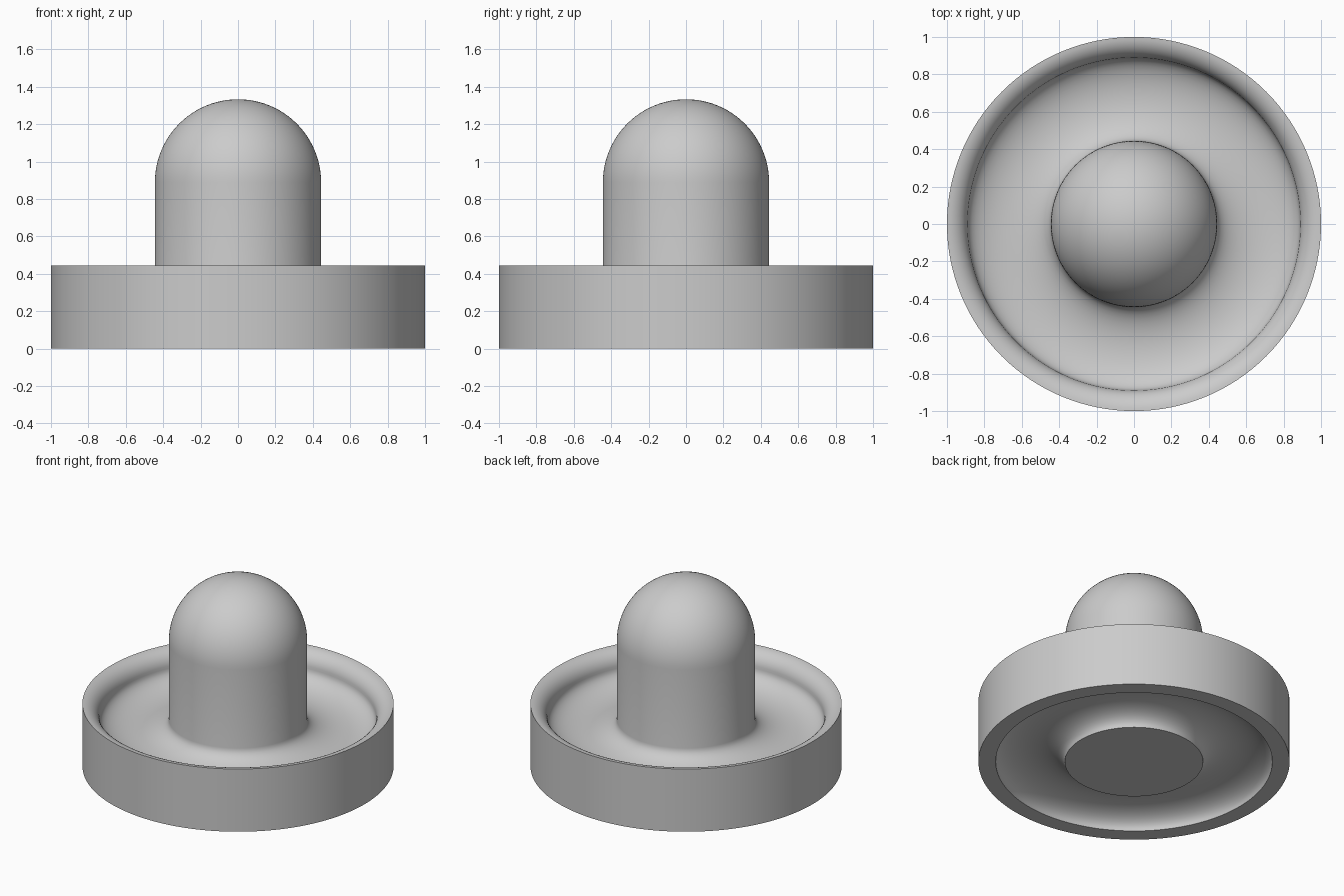
import bpy, bmesh
from math import sin, cos, pi

if "Cube" in bpy.data.objects:
    bpy.data.objects.remove(bpy.data.objects["Cube"])

U = 1 / 9  # base module: wall thickness


def arc(cx, cz, rx, rz, a0, a1, n=10):
    """Points on an elliptical arc, angles in quarter turns."""
    return [(cx + rx * cos((a0 + (a1 - a0) * i / n) * pi / 2),
             cz + rz * sin((a0 + (a1 - a0) * i / n) * pi / 2)) for i in range(n + 1)]


def lathe(name, profile, sides=128):
    """Revolve an (r, z) profile around the z axis."""
    bm = bmesh.new()
    verts = [bm.verts.new((r, 0, z)) for r, z in profile]
    edges = [bm.edges.new(pair) for pair in zip(verts, verts[1:])]
    bmesh.ops.spin(bm, geom=verts + edges, cent=(0, 0, 0), axis=(0, 0, 1),
                   angle=2 * pi, steps=sides)
    bmesh.ops.remove_doubles(bm, verts=bm.verts, dist=1e-5)
    bmesh.ops.recalc_face_normals(bm, faces=bm.faces)
    mesh = bpy.data.meshes.new(name)
    bm.to_mesh(mesh)
    bm.free()
    obj = bpy.data.objects.new(name, mesh)
    bpy.context.collection.objects.link(obj)
    bpy.ops.object.select_all(action='DESELECT')
    obj.select_set(True)
    bpy.context.view_layer.objects.active = obj
    bpy.ops.object.shade_smooth_by_angle(angle=pi / 6)
    return obj


profile = [(0, 0)]
profile += arc(6 * U, 0, 2 * U, U, 2, 0, 20)            # hollow underside
profile += [(1, 0)]                                     # outer wall
profile += arc(1, 3 * U, U, U, 1, 2)                    # rounded inner lip
profile += arc(6 * U, 3 * U, 2 * U, U, 0, -2, 20)[1:]   # finger groove
profile += arc(0, 8 * U, 4 * U, 4 * U, 0, 1, 24)[:-1]   # domed knob
profile += [(0, 12 * U)]
lathe("striker_mallet", profile)
